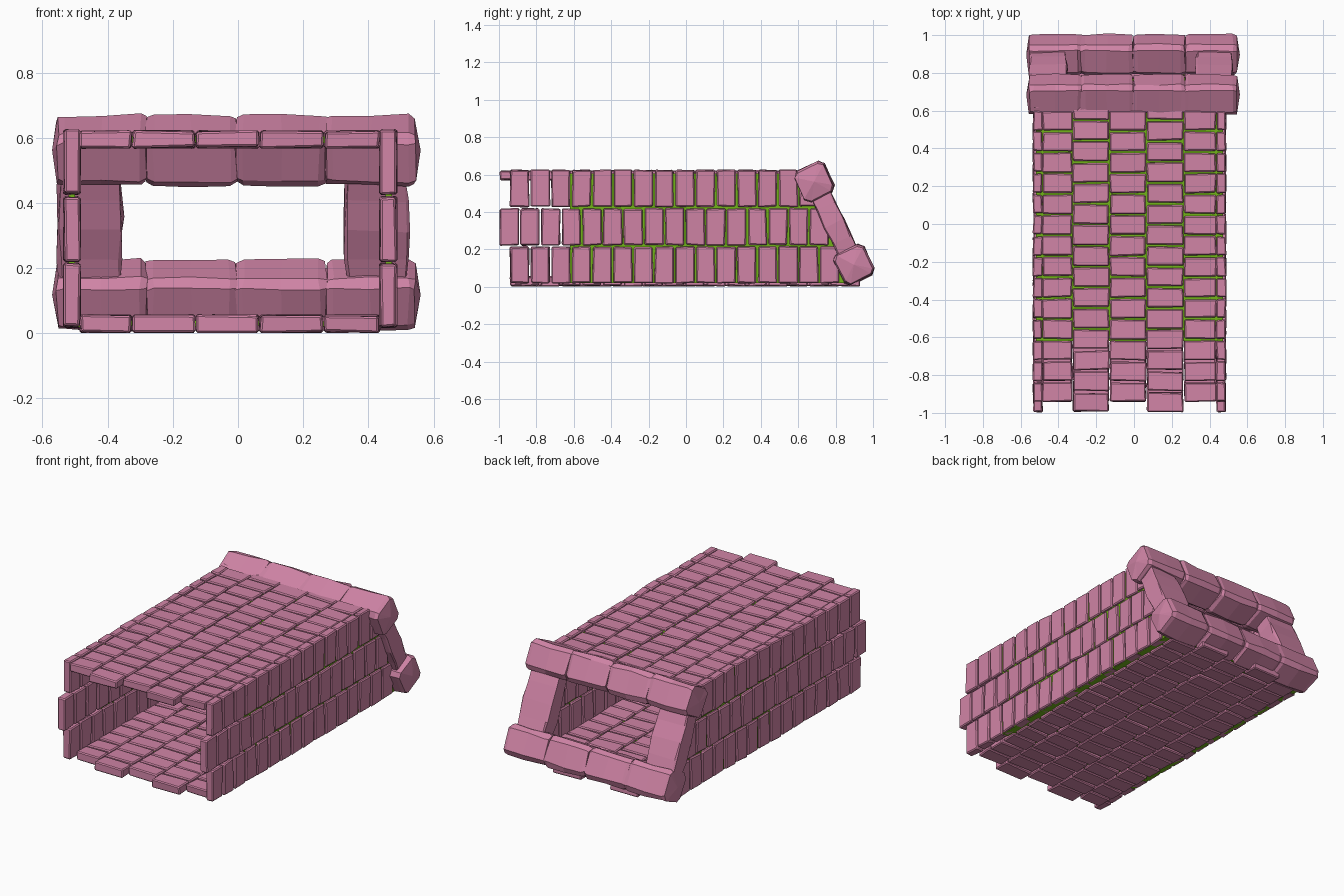
import bpy, bmesh, math, random
from mathutils import Vector

if "Cube" in bpy.data.objects:
    bpy.data.objects.remove(bpy.data.objects["Cube"])

random.seed(4)


def material(name, rgb):
    m = bpy.data.materials.new(name)
    m.diffuse_color = (*rgb, 1)
    m.use_nodes = True
    m.node_tree.nodes["Principled BSDF"].inputs["Base Color"].default_value = m.diffuse_color
    return m


PINK = material("pink_stone", (0.63, 0.23, 0.38))
GREEN = material("green_mortar", (0.17, 0.45, 0.01))

# Slanted mouth frame: D runs down the slope, N points out of it
TOP = Vector((-0.005, 0.685, 0.562))
BOT = Vector((-0.005, 0.897, 0.118))
D = (BOT - TOP).normalized()
N = Vector((0, -D.z, D.y))
X = Vector((1, 0, 0))


def slope_y(z):
    return TOP.y + (z - TOP.z) * D.y / D.z


def jit(a):
    return Vector([random.uniform(-a, a) for _ in range(3)])


def finish(bm, name, mat):
    bmesh.ops.recalc_face_normals(bm, faces=bm.faces)
    me = bpy.data.meshes.new(name)
    bm.to_mesh(me)
    bm.free()
    me.materials.append(mat)
    ob = bpy.data.objects.new(name, me)
    bpy.context.collection.objects.link(ob)
    return ob


def brick(bm, lo, hi):
    c = [(a + b) / 2 for a, b in zip(lo, hi)]
    s = [b - a for a, b in zip(lo, hi)]
    vs = bmesh.ops.create_cube(bm, size=1)["verts"]
    for v in vs:
        v.co = Vector([v.co[i] * s[i] + c[i] for i in range(3)]) + jit(0.004)
        v.co.z = max(v.co.z, 0)


def course(bm, x0, x1, z0, z1, start):
    """One row of bricks running back until it meets the slanted mouth."""
    y = start
    while y + 0.1 < slope_y((z0 + z1) / 2) + 0.02:
        brick(bm, (x0, y, z0), (x1, y + 0.1, z1))
        y += 0.1105


def bevel(ob, width):
    m = ob.modifiers.new("worn_edges", "BEVEL")
    m.width = width
    m.segments = 1


# Roof and floor: five staggered columns of bricks
COLS = [-0.487, -0.325, -0.13, 0.065, 0.263, 0.437]
for name, z0, z1, starts in (("roof_bricks", 0.57, 0.62, (-0.94, -0.993)),
                             ("floor_bricks", 0.004, 0.055, (-0.885, -0.94))):
    bm = bmesh.new()
    for i in range(5):
        course(bm, COLS[i] + 0.003, COLS[i + 1] - 0.003, z0, z1, starts[i % 2])
    bevel(finish(bm, name, PINK), 0.006)

# Side walls: three staggered courses each
for name, x0, x1 in (("left_wall", -0.534, -0.485), ("right_wall", 0.436, 0.486)):
    bm = bmesh.new()
    for z0, z1, start in ((0.02, 0.214, -0.94), (0.222, 0.418, -0.995), (0.428, 0.624, -0.94)):
        course(bm, x0, x1, z0, z1, start)
    bevel(finish(bm, name, PINK), 0.006)

# Mortar lining inside the masonry, visible through the gaps
bm = bmesh.new()
loops = []
for x0, x1, z0, z1 in ((-0.52, 0.472, 0.02, 0.606), (-0.5, 0.452, 0.04, 0.584)):
    pts = [(x0, z0), (x1, z0), (x1, z1), (x0, z1)]
    loops.append([bm.verts.new((x, -0.62, z)) for x, z in pts])
    loops.append([bm.verts.new((x, slope_y(z) - 0.06, z)) for x, z in pts])
for a, b in ((0, 1), (2, 3), (0, 2), (1, 3)):
    for i in range(4):
        j = (i + 1) % 4
        bm.faces.new((loops[a][i], loops[a][j], loops[b][j], loops[b][i]))
finish(bm, "mortar_lining", GREEN)


def stone(bm, centre, axis, u, v, ru, rv, cut, rings, tip=0.0):
    """Chamfered stone block lofted through (offset, scale) rings."""
    prof = []
    for su, sv in ((1, 1), (-1, 1), (-1, -1), (1, -1)):
        p, q = (su * (ru - cut), sv * rv), (su * ru, sv * (rv - cut))
        prof += [q, p] if su * sv > 0 else [p, q]
    loft = []
    for t, s in rings:
        loft.append([bm.verts.new(centre + axis * t + (u * a + v * b) * s + jit(0.005))
                     for a, b in prof])
    for r, q in zip(loft, loft[1:]):
        for i in range(8):
            j = (i + 1) % 8
            bm.faces.new((r[i], r[j], q[j], q[i]))
    for ring, t, sgn in ((loft[0], rings[0][0], -1), (loft[-1], rings[-1][0], 1)):
        apex = bm.verts.new(centre + axis * (t + sgn * tip))
        for i in range(8):
            bm.faces.new((ring[i], ring[(i + 1) % 8], apex))


# Mouth beams: four heavy stones above and below
for name, c in (("top_beam", TOP), ("bottom_beam", BOT)):
    bm = bmesh.new()
    for i in range(4):
        h = 0.137
        stone(bm, c + X * (i - 1.5) * 0.275, X, D, N, 0.09, 0.09, 0.026,
              [(-h, 0.92), (-h + 0.02, 0.98), (0, 1.0), (h - 0.02, 1.0), (h, 0.92)],
              0.016 if i in (0, 3) else 0.002)
    finish(bm, name, PINK)

# Mouth posts joining the two beams along the slope
MID = (TOP + BOT) / 2
for name, x in (("left_post", -0.455), ("right_post", 0.425)):
    bm = bmesh.new()
    c = Vector((x, MID.y, MID.z))
    stone(bm, c, D, X, N, 0.1, 0.058, 0.008,
          [(-0.18, 0.92), (-0.1, 0.97), (0, 1.02), (0.1, 0.98), (0.18, 0.92)])
    finish(bm, name, PINK)
